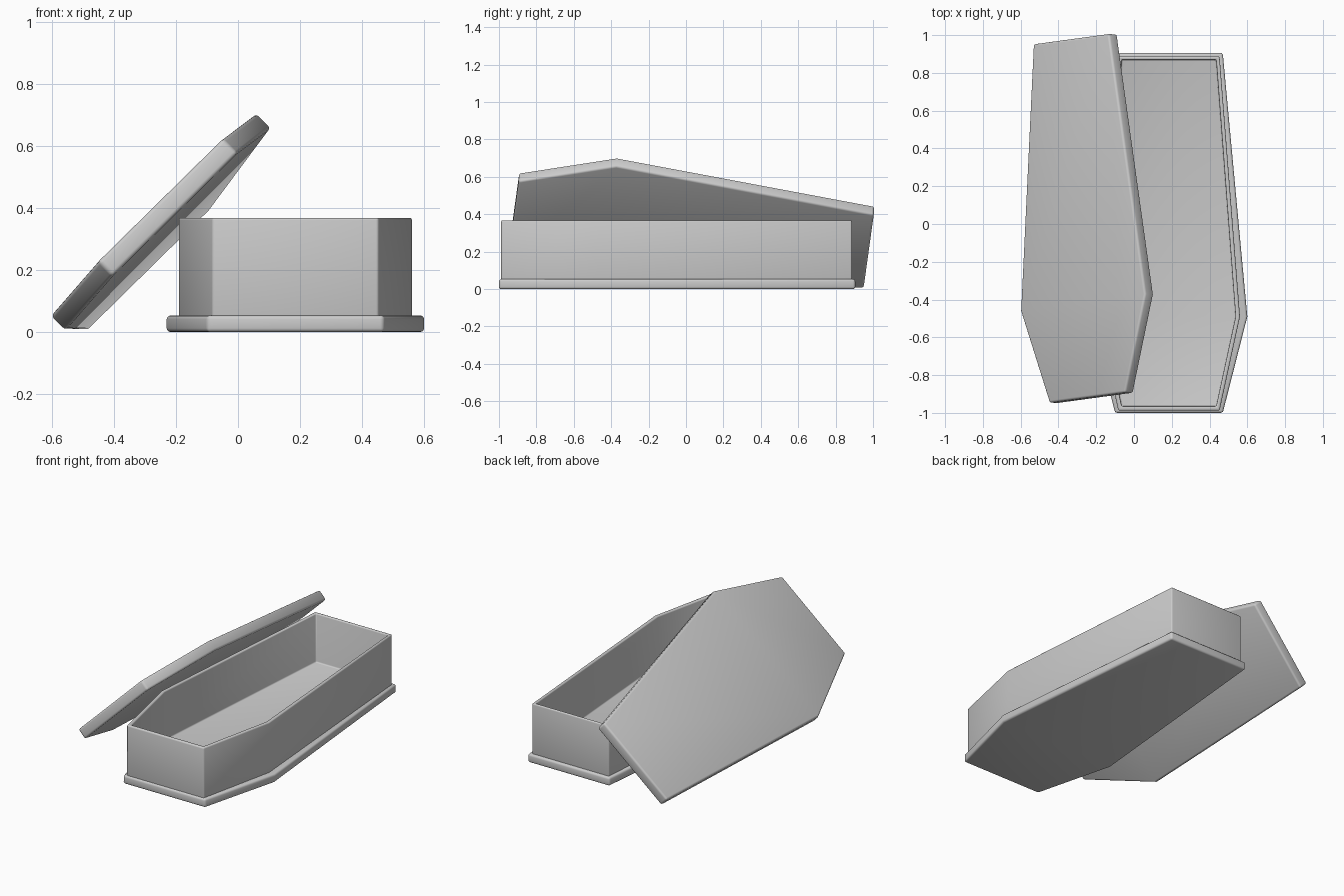
import bpy, bmesh
from mathutils import Matrix, Vector

if "Cube" in bpy.data.objects:
    bpy.data.objects.remove(bpy.data.objects["Cube"])

CX = 0.185  # centre line of the box


def ring(bm, end, wide, front, waist, back, z):
    """Six-sided coffin outline at height z."""
    pts = [(-end, front), (end, front), (wide, waist),
           (end, back), (-end, back), (-wide, waist)]
    return [bm.verts.new((x, y, z)) for x, y in pts]


def build(name, rings, bevel, matrix):
    """Skin a stack of outlines, cap both ends, round the edges."""
    bm = bmesh.new()
    loops = [ring(bm, *r) for r in rings]
    for a, b in zip(loops, loops[1:]):
        for i in range(6):
            j = (i + 1) % 6
            bm.faces.new((a[i], a[j], b[j], b[i]))
    for lp in (loops[0], loops[-1]):
        bm.faces.new([lp[i] for i in (0, 1, 2, 5)])
        bm.faces.new([lp[i] for i in (5, 2, 3, 4)])
    bmesh.ops.recalc_face_normals(bm, faces=bm.faces)
    mesh = bpy.data.meshes.new(name)
    bm.to_mesh(mesh)
    bm.free()
    mesh.shade_smooth()
    ob = bpy.data.objects.new(name, mesh)
    bpy.context.collection.objects.link(ob)
    ob.matrix_world = matrix
    mod = ob.modifiers.new("round_edges", 'BEVEL')
    mod.width = bevel
    mod.segments = 3
    mod.limit_method = 'ANGLE'
    return ob


box_place = Matrix.Translation((CX, 0, 0))

# base plinth
plinth = (0.285, 0.415, -1.0, -0.49, 0.905)
build("base_plinth", [(*plinth, 0.0), (*plinth, 0.053)], 0.012, box_place)

# hollow box: outer wall, rim, inner wall, floor
outer = (0.268, 0.376, -0.988, -0.49, 0.887)
inner = (0.25, 0.353, -0.965, -0.49, 0.87)
build("box_body", [(*outer, 0.03), (*outer, 0.368),
                   (*inner, 0.368), (*inner, 0.06)], 0.008, box_place)

# lid leaning against the box, slightly turned
across = Vector((0.709, 0.097, 0.698)).normalized()
along = Vector((-0.042, 0.995, -0.0905))
along = (along - across * along.dot(across)).normalized()
normal = across.cross(along)
lid_place = Matrix((across, along, normal)).transposed().to_4x4()
lid_place.translation = Vector((-0.272, -0.415, 0.378))
lid = (0.283, 0.466, -0.507, 0.0, 1.402)
build("lid", [(*lid, -0.066), (*lid, 0.0)], 0.012, lid_place)
